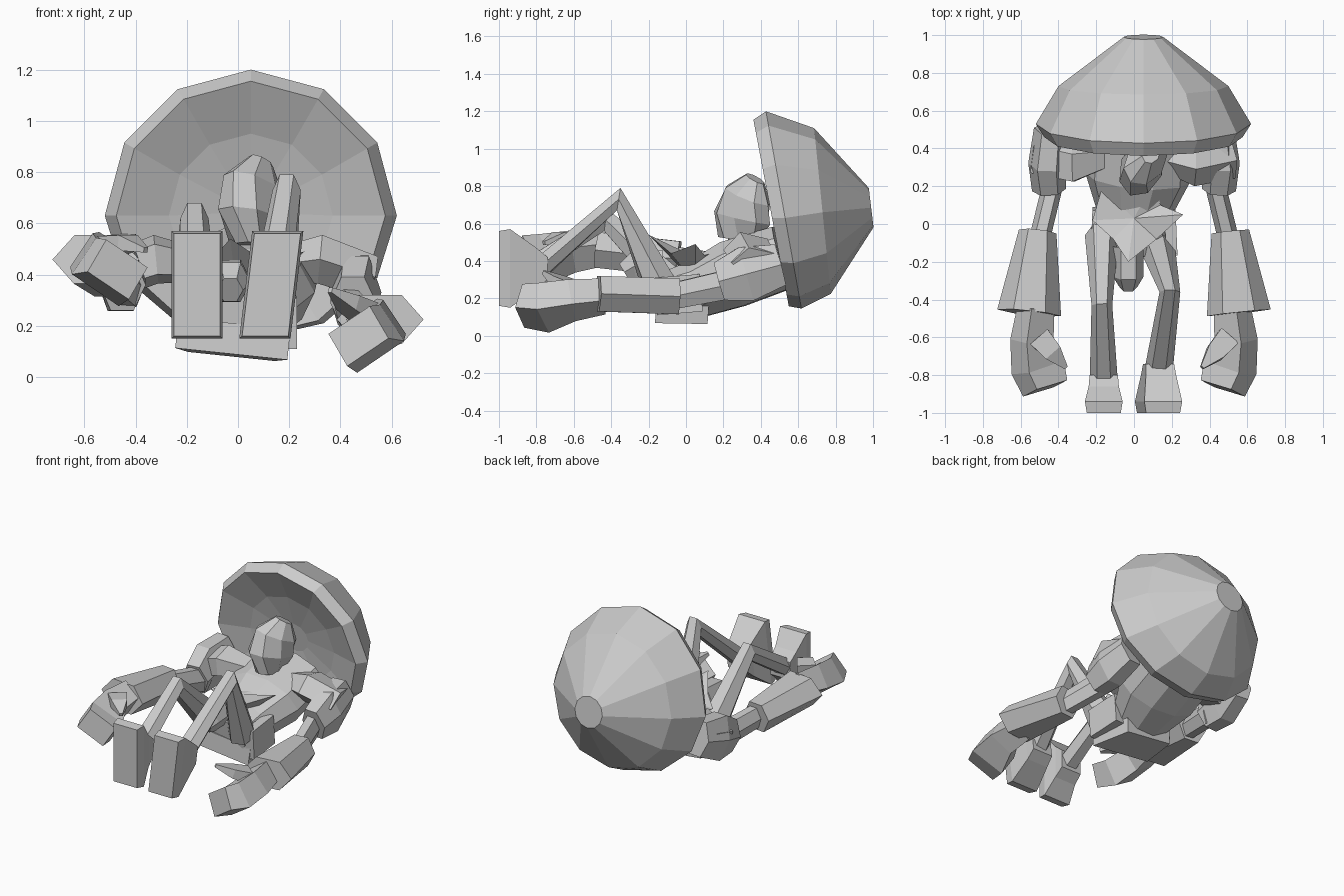
import bpy, bmesh, math
from mathutils import Vector

if "Cube" in bpy.data.objects:
    bpy.data.objects.remove(bpy.data.objects["Cube"])

grey = bpy.data.materials.new("plain_grey")
grey.use_nodes = True
grey.diffuse_color = (0.6, 0.6, 0.6, 1)
grey.node_tree.nodes["Principled BSDF"].inputs["Base Color"].default_value = (0.6, 0.6, 0.6, 1)


def finish(name, bm):
    bmesh.ops.recalc_face_normals(bm, faces=bm.faces)
    mesh = bpy.data.meshes.new(name)
    bm.to_mesh(mesh)
    bm.free()
    mesh.materials.append(grey)
    obj = bpy.data.objects.new(name, mesh)
    bpy.context.collection.objects.link(obj)
    return obj


def bridge(bm, rings):
    for a, b in zip(rings, rings[1:]):
        n = len(a)
        for i in range(n):
            j = (i + 1) % n
            bm.faces.new((a[i], a[j], b[j], b[i]))


def limb(name, stations, sides=6, roll=0):
    """Faceted tube through stations of (x, y, z, half width, half height)."""
    bm = bmesh.new()
    pts = [Vector(s[:3]) for s in stations]
    rings = []
    box = sides == 4
    c, t = math.cos(math.radians(roll)), math.sin(math.radians(roll))
    for i, s in enumerate(stations):
        d = (pts[min(i + 1, len(pts) - 1)] - pts[max(i - 1, 0)]).normalized()
        side = d.cross(Vector((0, 0, 1))).normalized()
        up = side.cross(d)
        side, up = side * c + up * t, up * c - side * t
        k = math.sqrt(2) if box else 1
        ring = []
        for j in range(sides):
            a = math.tau * (j + (0.5 if box else 0)) / sides
            ring.append(bm.verts.new(pts[i] + side * s[3] * k * math.cos(a)
                                     + up * s[4] * k * math.sin(a)))
        rings.append(ring)
    bridge(bm, rings)
    bm.faces.new(rings[0])
    bm.faces.new(rings[-1])
    return finish(name, bm)


# Wide hat: shallow inside, lip, brim, slope, crown
def hat():
    bm = bmesh.new()
    # centre y, centre z, radius, lean, lower squash
    profile = [(0.55, 0.64, 0.10, 0.16, 1), (0.52, 0.63, 0.32, 0.17, 0.9),
               (0.46, 0.63, 0.525, 0.19, 0.90), (0.53, 0.63, 0.57, 0.18, 0.85),
               (0.73, 0.66, 0.45, 0.10, 0.97), (0.99, 0.685, 0.105, 0.12, 1)]
    rings = []
    for y, z, r, lean, squash in profile:
        ring = []
        for i in range(12):
            a = math.tau * i / 12
            s = math.sin(a) * (squash if math.sin(a) < 0 else 1)
            ring.append(bm.verts.new((0.05 + r * math.cos(a), y - lean * r * s, z + r * s)))
        rings.append(ring)
    bridge(bm, rings)
    bm.faces.new(rings[0])
    bm.faces.new(rings[-1])
    finish("hat", bm)


hat()

# Head and neck
limb("head", [(0.04, 0.28, 0.51, 0.07, 0.11), (0.04, 0.30, 0.63, 0.115, 0.165),
              (0.06, 0.33, 0.75, 0.105, 0.145), (0.09, 0.37, 0.84, 0.045, 0.06)], 8)
limb("neck", [(0.04, 0.40, 0.36, 0.08, 0.07), (0.05, 0.34, 0.58, 0.07, 0.07)])

# Torso
limb("torso", [(-0.02, -0.15, 0.22, 0.20, 0.11), (0, 0.06, 0.25, 0.20, 0.16),
               (0.02, 0.25, 0.33, 0.28, 0.19), (0.04, 0.52, 0.42, 0.28, 0.18)], 10)
limb("loin_cloth", [(-0.03, -0.12, 0.38, 0.08, 0.09), (-0.03, -0.28, 0.37, 0.08, 0.09),
                    (-0.03, -0.33, 0.34, 0.05, 0.06)])

# Folded scarf on the chest
bm = bmesh.new()
rim = [bm.verts.new(p) for p in (
    (-0.17, 0.19, 0.42), (-0.22, 0.02, 0.41), (-0.11, -0.08, 0.45), (-0.03, -0.20, 0.54),
    (0.12, -0.08, 0.44), (0.26, 0.05, 0.49), (0.14, 0.10, 0.43), (0.11, 0.24, 0.47))]
for tip in ((0, 0.03, 0.43), (0, 0.05, 0.28)):
    apex = bm.verts.new(tip)
    for i in range(8):
        bm.faces.new((rim[i], rim[(i + 1) % 8], apex))
finish("chest_scarf", bm)

# Arms: s is the side; u, e and w lift the cuff, elbow and wrist of the raised arm
for label, s, u, e, w in (("left", 1, 0, 0, 0), ("right", -1, 0.07, 0.20, 0.26)):
    limb(label + "_shoulder_flap", [(s * 0.10, 0.37, 0.43, 0.06, 0.06),
                                    (s * 0.32, 0.33, 0.46, 0.13, 0.10),
                                    (s * 0.51, 0.37, 0.39, 0.13, 0.09)], 5)
    limb(label + "_shoulder_cuff", [(s * 0.44, 0.50, 0.38 + u, 0.09, 0.13),
                                    (s * 0.46, 0.32, 0.33 + u, 0.10, 0.17),
                                    (s * 0.45, 0.18, 0.29 + u, 0.09, 0.12)])
    limb(label + "_upper_arm", [(s * 0.42, 0.25, 0.28 + u, 0.055, 0.09),
                                (s * 0.50, -0.08, 0.21 + e, 0.055, 0.08)])
    limb(label + "_sleeve", [(s * 0.51, -0.04, 0.21 + e, 0.10, 0.11),
                             (s * 0.555, -0.47, 0.225 + w * 0.9, 0.17, 0.11)])
    limb(label + "_hand", [(s * 0.52, -0.44, 0.21 + w, 0.07, 0.07),
                           (s * 0.54, -0.61, 0.19 + w, 0.085, 0.08),
                           (s * 0.51, -0.76, 0.15 + w, 0.115, 0.085),
                           (s * 0.47, -0.87, 0.16 + w, 0.10, 0.075)], 4, -33 * s)
    limb(label + "_thumb", [(s * 0.50, -0.60, 0.25 + w, 0.06, 0.04),
                            (s * 0.43, -0.68, 0.29 + w * 0.9, 0.05, 0.03),
                            (s * 0.36, -0.76, 0.34 + w * 0.6, 0.01, 0.01)], 4)

# Bent legs with upright soles: hip, knee, ankle, sideways lean of the foot
legs = {"left": ((0.13, -0.14, 0.26), (0.19, -0.36, 0.73), (0.13, -0.78, 0.36), 0.12),
        "right": ((-0.17, -0.06, 0.26), (-0.17, -0.43, 0.62), (-0.16, -0.84, 0.36), 0)}
for label, (hip, knee, ankle, lean) in legs.items():
    limb(label + "_leg", [hip + (0.09, 0.10), knee + (0.055, 0.07), ankle + (0.075, 0.06)])
    x, y, z = ankle
    foot = limb(label + "_foot", [(x, y + 0.04, z, 0.075, 0.06), (x, y - 0.02, z, 0.08, 0.11),
                                  (x, -0.94, z, 0.10, 0.21), (x, -1.0, z, 0.09, 0.20)], 4)
    for v in foot.data.vertices:
        v.co.x += lean * (v.co.z - z)

# Hem panels around the hips
limb("hem_panel", [(-0.02, 0.12, 0.13, 0.17, 0.05), (-0.02, -0.16, 0.15, 0.22, 0.06)], 4, 6)
for label, s in (("left", 1), ("right", -1)):
    limb(label + "_hip_panel", [(s * 0.19, 0.08, 0.23, 0.03, 0.10),
                                (s * 0.20, -0.16, 0.21, 0.03, 0.10)], 4)
